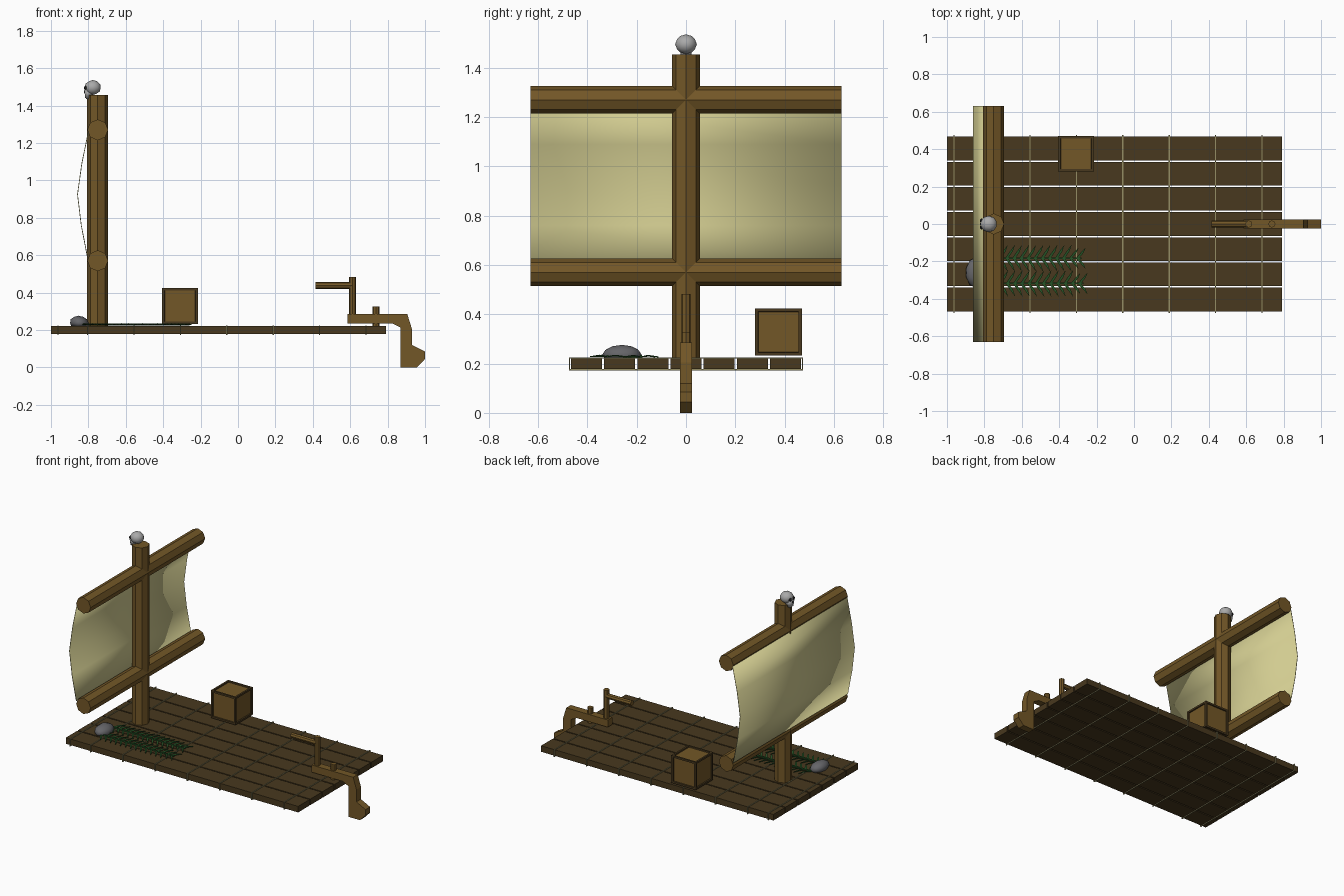
import bpy, bmesh, math, random
from mathutils import Matrix, Vector

if "Cube" in bpy.data.objects:
    bpy.data.objects.remove(bpy.data.objects["Cube"])

random.seed(4)

def mat(name, r, g, b):
    m = bpy.data.materials.new(name)
    m.diffuse_color = (r, g, b, 1)
    m.use_nodes = True
    m.node_tree.nodes["Principled BSDF"].inputs["Base Color"].default_value = m.diffuse_color
    return m

WOOD = mat("wood", 0.17, 0.095, 0.02)
DARK = mat("dark_wood", 0.065, 0.04, 0.013)
ROPE = mat("rope", 0.30, 0.27, 0.13)
CLOTH = mat("cloth", 0.64, 0.60, 0.28)
LEAF = mat("leaf", 0.02, 0.09, 0.02)
STONE = mat("stone", 0.13, 0.13, 0.14)
BONE = mat("bone", 0.40, 0.40, 0.40)
BLACK = mat("socket", 0.01, 0.01, 0.01)

def finish(name, bm, *mats, smooth=False):
    bmesh.ops.recalc_face_normals(bm, faces=bm.faces)
    me = bpy.data.meshes.new(name)
    bm.to_mesh(me)
    bm.free()
    for m in mats:
        me.materials.append(m)
    for p in me.polygons:
        p.use_smooth = smooth
    ob = bpy.data.objects.new(name, me)
    bpy.context.collection.objects.link(ob)
    return ob

def add_box(bm, lo, hi):
    lo, hi = Vector(lo), Vector(hi)
    M = Matrix.Translation((lo + hi) / 2) @ Matrix.Diagonal((*(hi - lo), 1))
    return bmesh.ops.create_cube(bm, size=1, matrix=M)["verts"]

def pole(name, a, b, r, sides=8):
    a, b = Vector(a), Vector(b)
    bm = bmesh.new()
    rot = {'X': Matrix.Rotation(math.pi / 2, 4, 'Y'), 'Y': Matrix.Rotation(math.pi / 2, 4, 'X'),
           'Z': Matrix()}["XYZ"[max(range(3), key=lambda i: abs((b - a)[i]))]]
    bmesh.ops.create_cone(bm, cap_ends=True, segments=sides, radius1=r, radius2=r,
                          depth=(b - a).length, matrix=Matrix.Translation((a + b) / 2) @ rot)
    return finish(name, bm, WOOD)

def add_ball(bm, centre, size, sub=2):
    M = Matrix.Translation(centre) @ Matrix.Diagonal((*size, 1))
    return bmesh.ops.create_icosphere(bm, subdivisions=sub, radius=1, matrix=M)["verts"]

# Deck planks
for i in range(7):
    y = (i - 3) * 0.1345
    bm = bmesh.new()
    add_box(bm, (-1, y - 0.063, 0.178), (0.79, y + 0.063, 0.22))
    finish(f"deck_plank_{i + 1}", bm, DARK)

# Rope lashings wrapped around the deck
t, w, lo, hi = 0.005, 0.475, 0.173, 0.225
for i, x in enumerate([-0.963] + [-0.805 + 0.2483 * k for k in range(7)]):
    bm = bmesh.new()
    for z in (lo, hi - t):
        add_box(bm, (x - 0.003, -w, z), (x + 0.003, w, z + t))
    for y in (-w, w - t):
        add_box(bm, (x - 0.003, y, lo + t), (x + 0.003, y + t, hi - t))
    finish(f"rope_lashing_{i + 1}", bm, ROPE)

# Mast and yards
MX = -0.75
pole("mast", (MX, 0, 0.22), (MX, 0, 1.455), 0.056)
pole("upper_yard", (MX, -0.63, 1.27), (MX, 0.63, 1.27), 0.056)
pole("lower_yard", (MX, -0.63, 0.57), (MX, 0.63, 0.57), 0.056)

# Billowing sail
bm = bmesh.new()
rows = []
for x, z in [(-0.80, 1.26), (-0.835, 1.09), (-0.858, 0.925), (-0.838, 0.76), (-0.805, 0.59)]:
    rows.append([bm.verts.new((x, y, z)) for y in (-0.63, 0.63)])
for a, b in zip(rows, rows[1:]):
    bm.faces.new((a[0], a[1], b[1], b[0]))
sail = finish("sail", bm, CLOTH, smooth=True)
sol = sail.modifiers.new("thickness", 'SOLIDIFY')
sol.thickness, sol.offset = 0.004, 0

# Skull on the mast top, looking past the sail
bm = bmesh.new()
add_ball(bm, (-0.777, 0, 1.496), (0.045, 0.044, 0.040))
for v in add_box(bm, (-0.822, -0.026, 1.436), (-0.782, 0.026, 1.49)):
    if v.co.z < 1.45:
        v.co.y *= 0.75
        v.co.x += 0.005
bmesh.ops.bevel(bm, geom=[e for e in bm.edges if e.calc_length() > 0.03], offset=0.005,
                segments=2, affect='EDGES')
finish("skull", bm, BONE, smooth=True)
bm = bmesh.new()
for s in (-1, 1):
    add_ball(bm, (-0.815, s * 0.018, 1.494), (0.009, 0.011, 0.011))
add_ball(bm, (-0.821, 0, 1.474), (0.004, 0.005, 0.007), 1)
finish("skull_sockets", bm, BLACK, smooth=True)

# Crate with a dark frame and recessed panels
bm = bmesh.new()
add_box(bm, (-0.405, 0.28, 0.232), (-0.215, 0.47, 0.424))
panels = list(bm.faces)
bmesh.ops.inset_individual(bm, faces=panels, thickness=0.018)
for f in bm.faces:
    f.material_index = 1
inner = bmesh.ops.inset_individual(bm, faces=panels, thickness=0.002, depth=-0.008)
for f in panels:
    f.material_index = 0
finish("crate", bm, WOOD, DARK)

# Stone used as a pillow, flat underneath
bm = bmesh.new()
for v in add_ball(bm, (-0.848, -0.26, 0.236), (0.052, 0.08, 0.04)):
    v.co.z = max(v.co.z, 0.22)
    v.co.x -= 0.15 * (v.co.z - 0.236)
finish("stone_pillow", bm, STONE, smooth=True)

# Palm fronds used as a bed: a spine with swept leaflets
def frond(name, yc, x0, x1, z):
    bm = bmesh.new()
    add_box(bm, (x0, yc - 0.004, z), (x1, yc + 0.004, z + 0.009))
    n = 15
    for k in range(n):
        x = x0 + (x1 - x0 - 0.02) * k / (n - 1)
        reach = 0.072 * (1 if k < n - 2 else 0.8)
        for s in (-1, 1):
            pts = [(0, 0, 0.004), (0.022, 0.45, 0.010), (0.052, 1, 0.004), (0.040, 0.5, 0.008), (0.016, 0, 0.004)]
            vs = [bm.verts.new((x + px - 0.01, yc + s * py * reach, z + pz)) for px, py, pz in pts]
            f = bm.faces.new(vs)
            ext = bmesh.ops.extrude_face_region(bm, geom=[f])["geom"]
            for v in ext:
                if isinstance(v, bmesh.types.BMVert):
                    v.co.z -= 0.004
    finish(name, bm, LEAF)

frond("palm_frond_left", -0.183, -0.83, -0.28, 0.225)
frond("palm_frond_right", -0.318, -0.83, -0.27, 0.226)

# Steering oar: side profile extruded across y
profile = [(0.585, 0.285), (0.905, 0.285), (0.93, 0.205), (0.93, 0.12), (1.0, 0.085), (1.0, 0.045),
           (0.957, 0), (0.87, 0), (0.87, 0.212), (0.825, 0.235), (0.585, 0.235)]
bm = bmesh.new()
f = bm.faces.new([bm.verts.new((x, -0.025, z)) for x, z in profile])
for v in bmesh.ops.extrude_face_region(bm, geom=[f])["geom"]:
    if isinstance(v, bmesh.types.BMVert):
        v.co.y = 0.025
finish("rudder", bm, WOOD)
pole("tiller_post", (0.613, 0, 0.25), (0.613, 0, 0.482), 0.019)
pole("tiller_handle", (0.415, 0, 0.438), (0.613, 0, 0.438), 0.018)
pole("rudder_pivot", (0.737, 0, 0.18), (0.737, 0, 0.326), 0.019)
